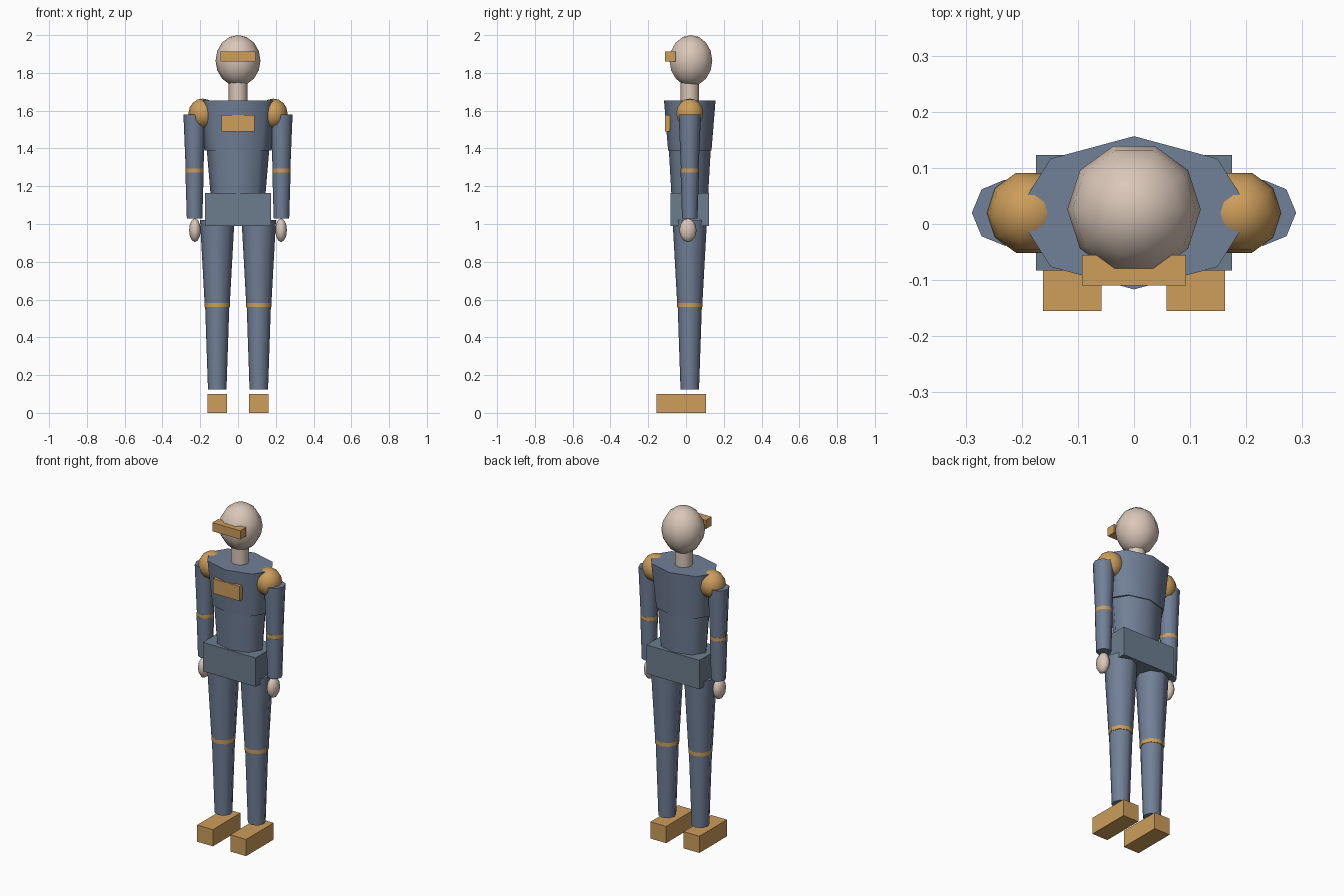
import bpy, math
from mathutils import Matrix

if "Cube" in bpy.data.objects:
    bpy.data.objects.remove(bpy.data.objects["Cube"])

AXIS_Y = 0.02  # depth of the body's centre line


def material(name, color):
    m = bpy.data.materials.new(name)
    m.diffuse_color = (*color, 1)
    m.use_nodes = True
    m.node_tree.nodes["Principled BSDF"].inputs["Base Color"].default_value = m.diffuse_color
    return m


BLUE = material("slate_blue", (0.165, 0.215, 0.31))
BELT = material("belt_grey_blue", (0.15, 0.205, 0.27))
ORANGE = material("ochre", (0.61, 0.34, 0.105))
SKIN = material("pale_skin", (0.70, 0.57, 0.48))


def finish(name, mat, smooth=True):
    ob = bpy.context.object
    ob.name = ob.data.name = name
    ob.data.materials.append(mat)
    if smooth:
        bpy.ops.object.shade_smooth_by_angle(angle=math.radians(60))
    return ob


def box(name, lo, hi, mat):
    """Box between two corners."""
    center = [(a + b) / 2 for a, b in zip(lo, hi)]
    bpy.ops.mesh.primitive_cube_add(size=1, location=center)
    ob = finish(name, mat, False)
    ob.data.transform(Matrix.Diagonal([b - a for a, b in zip(lo, hi)] + [1]))


def taper(name, x, z0, z1, r0, r1, mat, depth=1.0, sides=8):
    """Tapered vertical tube, with depth as the y to x ratio."""
    bpy.ops.mesh.primitive_cone_add(vertices=sides, radius1=r0, radius2=r1,
                                    depth=z1 - z0,
                                    location=(x, AXIS_Y, (z0 + z1) / 2))
    ob = finish(name, mat)
    ob.data.transform(Matrix.Diagonal((1, depth, 1, 1)))


def ball(name, loc, radii, mat, segments=10, rings=8):
    """Ellipsoid with a corner facing front and back."""
    bpy.ops.mesh.primitive_uv_sphere_add(segments=segments, ring_count=rings,
                                         radius=1, location=loc)
    ob = finish(name, mat)
    ob.data.transform(Matrix.Diagonal((*radii, 1)) @ Matrix.Rotation(math.pi / 2, 4, 'Z'))


# Head, neck and visor
ball("head", (0, 0.026, 1.865), (0.119, 0.119, 0.135), SKIN)
taper("neck", 0, 1.62, 1.76, 0.05, 0.05, SKIN)
box("visor", (-0.093, -0.11, 1.86), (0.093, -0.055, 1.912), ORANGE)

# Torso
taper("chest", 0, 1.39, 1.655, 0.177, 0.21, BLUE, depth=0.65)
taper("waist", 0, 1.13, 1.40, 0.143, 0.166, BLUE, depth=0.67)
box("pelvis", (-0.175, -0.083, 0.99), (0.175, 0.123, 1.163), BELT)
box("chest_plate", (-0.088, -0.11, 1.49), (0.088, -0.085, 1.578), ORANGE)

for side, s in (("left", 1), ("right", -1)):
    # Arm
    ax = 0.23 * s
    ball(side + "_shoulder", (0.187 * s, AXIS_Y, 1.585), (0.075, 0.075, 0.079), ORANGE)
    taper(side + "_upper_arm", ax, 1.29, 1.58, 0.047, 0.059, BLUE)
    taper(side + "_elbow_band", ax, 1.26, 1.293, 0.048, 0.048, ORANGE)
    taper(side + "_forearm", ax, 1.03, 1.272, 0.041, 0.0485, BLUE)
    ball(side + "_hand", (0.228 * s, AXIS_Y - 0.01, 0.967), (0.031, 0.046, 0.063), SKIN, 8, 6)
    # Leg
    lx = 0.11 * s
    taper(side + "_thigh", lx, 0.583, 1.02, 0.067, 0.091, BLUE)
    taper(side + "_knee_band", lx, 0.56, 0.59, 0.067, 0.067, ORANGE)
    taper(side + "_shin", lx, 0.125, 0.565, 0.049, 0.064, BLUE)
    box(side + "_foot", (lx - 0.052, -0.155, 0), (lx + 0.052, 0.105, 0.1), ORANGE)
